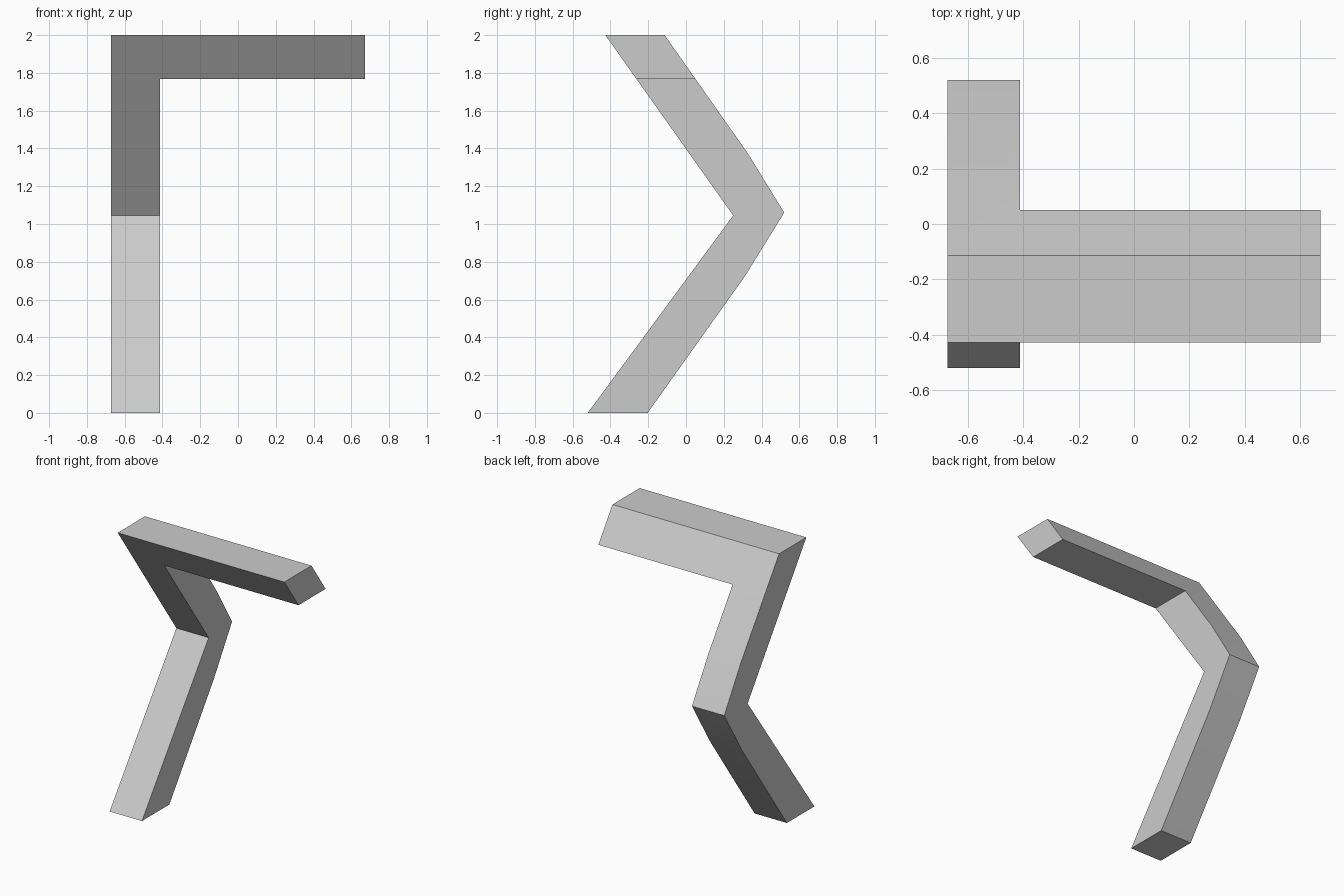
import bpy
import bmesh
import math
from mathutils import Vector

cube = bpy.data.objects.get("Cube")
if cube:
    bpy.data.objects.remove(cube, do_unlink=True)

grey = bpy.data.materials.new("light grey")
grey.use_nodes = True
colour = (0.6, 0.6, 0.6, 1)
grey.diffuse_color = colour
grey.node_tree.nodes["Principled BSDF"].inputs["Base Color"].default_value = colour

HALF_WIDTH, POST_INNER, ARM_BOTTOM = 0.673, -0.412, 1.768


def point_at_height(a, b, z):
    """Point on the line a-b at height z, as (y, z)."""
    return a[0] + (b[0] - a[0]) * (z - a[1]) / (b[1] - a[1]), z


# Side profile of the bent post, as (y, z)
knee_front, top_front = (0.25, 1.045), (-0.427, 2)
upper_back, top_back = (0.33, 1.37), (-0.113, 2)
arm_front = point_at_height(knee_front, top_front, ARM_BOTTOM)
arm_back = point_at_height(upper_back, top_back, ARM_BOTTOM)
post_profile = [(-0.52, 0), (-0.203, 0), (0.313, 0.725), (0.52, 1.06),
                upper_back, arm_back, arm_front, knee_front]
arm_profile = [arm_front, arm_back, top_back, top_front]

bm = bmesh.new()


def profile_face(points):
    return bm.faces.new([bm.verts.new((-HALF_WIDTH, y, z)) for y, z in points])


def extrude(faces, distance):
    result = bmesh.ops.extrude_face_region(bm, geom=faces)["geom"]
    verts = [g for g in result if isinstance(g, bmesh.types.BMVert)]
    bmesh.ops.translate(bm, verts=verts, vec=Vector((distance, 0, 0)))
    return [g for g in result if isinstance(g, bmesh.types.BMFace)]


# Bent post with its top section, then the arm pulled out of that section
faces = [profile_face(post_profile), profile_face(arm_profile)]
bmesh.ops.remove_doubles(bm, verts=bm.verts[:], dist=0.0001)
caps = extrude(faces, POST_INNER + HALF_WIDTH)
arm_cap = max(caps, key=lambda f: f.calc_center_median().z)
extrude([arm_cap], HALF_WIDTH - POST_INNER)

# Merge flat neighbours into single faces
bmesh.ops.recalc_face_normals(bm, faces=bm.faces[:])
bmesh.ops.dissolve_limit(bm, angle_limit=0.005, verts=bm.verts[:], edges=bm.edges[:])

mesh = bpy.data.meshes.new("bent_post_with_arm")
bm.to_mesh(mesh)
bm.free()
mesh.materials.append(grey)
post = bpy.data.objects.new("bent_post_with_arm", mesh)
bpy.context.collection.objects.link(post)

bpy.context.view_layer.objects.active = post
post.select_set(True)
bpy.ops.object.shade_smooth_by_angle(angle=math.radians(30))
